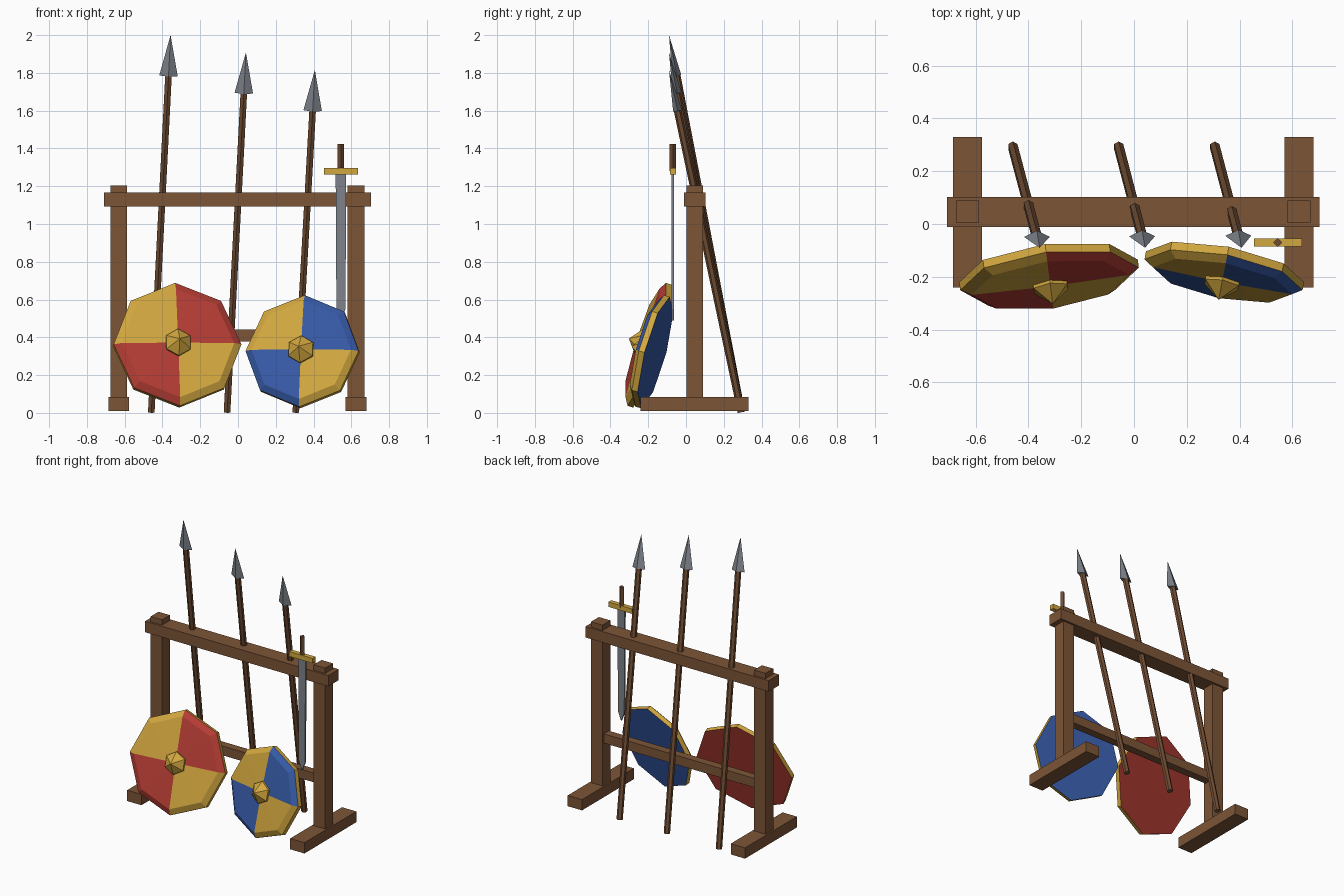
import bpy, bmesh, math
from mathutils import Matrix, Vector

if "Cube" in bpy.data.objects:
    bpy.data.objects.remove(bpy.data.objects["Cube"])


def material(name, rgb):
    m = bpy.data.materials.new(name)
    m.diffuse_color = (*rgb, 1)
    m.use_nodes = True
    m.node_tree.nodes["Principled BSDF"].inputs["Base Color"].default_value = m.diffuse_color
    return m


WOOD = material("wood", (0.205, 0.09, 0.038))
SHAFT = material("shaft_wood", (0.16, 0.072, 0.032))
STEEL = material("steel", (0.21, 0.23, 0.26))
GOLD = material("gold", (0.65, 0.39, 0.05))
RED = material("red", (0.45, 0.045, 0.034))
BLUE = material("blue", (0.037, 0.10, 0.38))


def finish(name, bm, mats, matrix=None):
    bmesh.ops.recalc_face_normals(bm, faces=bm.faces)
    me = bpy.data.meshes.new(name)
    bm.to_mesh(me)
    bm.free()
    for m in mats:
        me.materials.append(m)
    ob = bpy.data.objects.new(name, me)
    if matrix:
        ob.matrix_world = matrix
    bpy.context.collection.objects.link(ob)
    return ob


def box(name, x, y, z, mat):
    bm = bmesh.new()
    bmesh.ops.create_cube(bm, size=1)
    for v in bm.verts:
        v.co = [(a + b) / 2 + c * (b - a) for (a, b), c in zip((x, y, z), v.co)]
    return finish(name, bm, [mat])


def loft(name, sides, rings, mat, matrix=None, start=math.pi / 2):
    """Stack of polygon rings (z, rx, ry); a ring of zero size is a point."""
    bm = bmesh.new()
    prev = None
    for z, rx, ry in rings:
        n = sides if rx or ry else 1
        ring = [bm.verts.new((rx * math.cos(start + k * math.tau / sides),
                              ry * math.sin(start + k * math.tau / sides), z))
                for k in range(n)]
        if prev is None:
            bm.faces.new(ring)
        else:
            for k in range(sides):
                j = (k + 1) % sides
                if n == 1:
                    bm.faces.new((prev[k], prev[j], ring[0]))
                else:
                    bm.faces.new((prev[k], prev[j], ring[j], ring[k]))
        prev = ring
    if len(prev) > 1:
        bm.faces.new(prev)
    return finish(name, bm, [mat], matrix)


# Rack: feet, posts and rails
CX, CY = -0.003, 0.046
for side, s in (("left", -1), ("right", 1)):
    x = CX + s * 0.628
    box(side + "_foot", (x - 0.055, x + 0.055), (-0.24, 0.33), (0.01, 0.085), WOOD)
    box(side + "_post", (x - 0.044, x + 0.044), (CY - 0.043, CY + 0.043), (0.08, 1.205), WOOD)
box("top_rail", (CX - 0.706, CX + 0.706), (CY - 0.057, CY + 0.057), (1.092, 1.168), WOOD)
box("lower_rail", (CX - 0.6, CX + 0.6), (CY - 0.028, CY + 0.028), (0.378, 0.442), WOOD)

# Spears leaning on the top rail, with flattened four-sided heads
for i, (x0, x1, top) in enumerate(((-0.459, -0.357, 2.0), (-0.058, 0.042, 1.908),
                                   (0.306, 0.407, 1.815)), 1):
    a, b = Vector((x0, 0.293, 0.004)), Vector((x1, -0.09, top))
    d = (b - a).normalized()
    length = (b - a).length
    ax = (Vector((1, 0, 0)) - d * d.x).normalized()
    rot = Matrix((ax, d.cross(ax), d)).transposed().to_4x4()
    m = Matrix.Translation(a) @ rot
    neck = length - 0.22
    loft(f"spear_shaft_{i}", 6, [(0, 0.02, 0.02), (neck + 0.02, 0.02, 0.02)], SHAFT, m)
    loft(f"spear_head_{i}", 4, [(neck, 0.049, 0.024), (length, 0, 0)], STEEL, m)


# Shields: octagonal boards with quartered fronts, gold edges and a pointed boss
def shield(name, centre, r, yaw, pitch, colour):
    m = (Matrix.Translation(centre) @ Matrix.Rotation(math.radians(yaw), 4, 'Z')
         @ Matrix.Rotation(math.radians(-pitch), 4, 'X')
         @ Matrix.Rotation(math.pi / 2, 4, 'X'))
    bm = bmesh.new()

    def ring(rad, z):
        return [bm.verts.new((rad * math.cos(k * math.pi / 4),
                              rad * math.sin(k * math.pi / 4), z)) for k in range(8)]

    back, rim, inner = ring(r, -0.032), ring(r, 0), ring(r * 0.88, 0.024)
    mid = bm.verts.new((0, 0, 0.03))
    bm.faces.new(back).material_index = 0
    for k in range(8):
        j = (k + 1) % 8
        quarter = (k // 2) % 2
        bm.faces.new((back[k], back[j], rim[j], rim[k])).material_index = 1
        bm.faces.new((rim[k], rim[j], inner[j], inner[k])).material_index = quarter
        bm.faces.new((inner[k], inner[j], mid)).material_index = quarter
    finish(name, bm, [colour, GOLD], m)
    loft(name + "_boss", 6, [(0.015, 0.076, 0.076), (0.04, 0.074, 0.074), (0.1, 0, 0)], GOLD, m)


shield("red_shield", (-0.32, -0.208, 0.363), 0.341, 7.2, 17.5, RED)
shield("blue_shield", (0.339, -0.192, 0.328), 0.305, -11, 14.6, BLUE)

# Sword hanging point down
SX, SY = 0.545, -0.07
place = Matrix.Translation((SX, SY, 0))
bm = bmesh.new()
outline = [(-0.028, 1.28), (-0.024, 0.55), (0, 0.49), (0.024, 0.55), (0.028, 1.28)]
face = bm.faces.new([bm.verts.new((x, -0.006, z)) for x, z in outline])
ext = bmesh.ops.extrude_face_region(bm, geom=[face])
bmesh.ops.translate(bm, vec=(0, 0.012, 0),
                    verts=[v for v in ext["geom"] if isinstance(v, bmesh.types.BMVert)])
finish("sword_blade", bm, [STEEL], place)
box("sword_guard", (SX - 0.091, SX + 0.091), (SY - 0.016, SY + 0.016), (1.263, 1.297), GOLD)
loft("sword_grip", 4, [(1.28, 0.017, 0.017), (1.423, 0.017, 0.017)], SHAFT, place)
